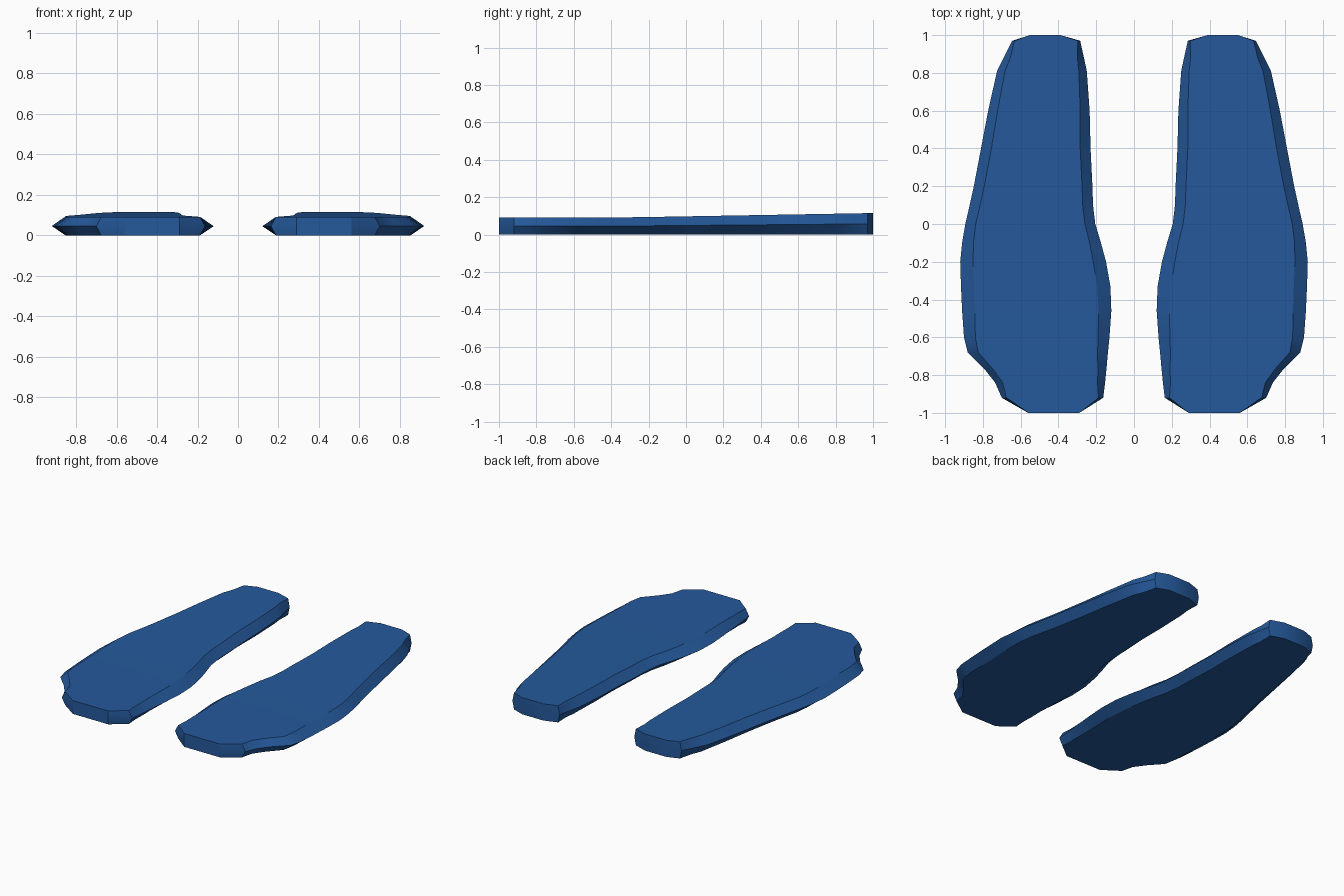
import bpy, bmesh, math

if "Cube" in bpy.data.objects:
    bpy.data.objects.remove(bpy.data.objects["Cube"])

blue = bpy.data.materials.new("deep blue")
blue.diffuse_color = (0.018, 0.1, 0.33, 1)
blue.use_nodes = True
blue.node_tree.nodes["Principled BSDF"].inputs["Base Color"].default_value = blue.diffuse_color

# Sole outline, heel to toe: y, inner x, outer x, inset of the top and bottom rims
stations = [
    (1.0, 0.39, 0.55, 0.0), (0.97, 0.285, 0.645, 0.012), (0.88, 0.265, 0.69, 0.035),
    (0.81, 0.25, 0.725, 0.042), (0.6, 0.235, 0.772, 0.05), (0.4, 0.23, 0.81, 0.055),
    (0.2, 0.22, 0.848, 0.055), (0.1, 0.217, 0.87, 0.055), (0.0, 0.205, 0.893, 0.055),
    (-0.1, 0.175, 0.91, 0.06), (-0.2, 0.148, 0.92, 0.068), (-0.33, 0.125, 0.916, 0.07),
    (-0.46, 0.12, 0.91, 0.068), (-0.6, 0.13, 0.90, 0.06), (-0.68, 0.138, 0.88, 0.055),
    (-0.77, 0.146, 0.79, 0.045), (-0.84, 0.153, 0.735, 0.04), (-0.92, 0.163, 0.70, 0.025),
    (-1.0, 0.29, 0.56, 0.0),
]


def top_height(y):
    return 0.092 + 0.023 * max(0.0, (y + 0.3) / 1.3)


# Loft six-sided cross-sections along the foot
bm = bmesh.new()
rings = []
for y, a, b, s in stations:
    t = top_height(y)
    m = t * 0.5
    section = [(a + s, 0), (a, m), (a + s, t), (b - s, t), (b, m), (b - s, 0)]
    rings.append([bm.verts.new((x, y, z)) for x, z in section])
for r, q in zip(rings, rings[1:]):
    for i in range(6):
        j = (i + 1) % 6
        bm.faces.new((r[i], r[j], q[j], q[i]))
bm.faces.new(rings[0])
bm.faces.new(rings[-1])
bmesh.ops.recalc_face_normals(bm, faces=bm.faces)
mesh = bpy.data.meshes.new("shoe_soles")
bm.to_mesh(mesh)
bm.free()
mesh.materials.append(blue)

# The pair of soles, mirrored left to right
soles = bpy.data.objects.new("shoe_soles", mesh)
bpy.context.collection.objects.link(soles)
bpy.context.view_layer.objects.active = soles
soles.select_set(True)
bpy.ops.object.shade_smooth_by_angle(angle=math.radians(30))
soles.modifiers.new("mirror", 'MIRROR')
